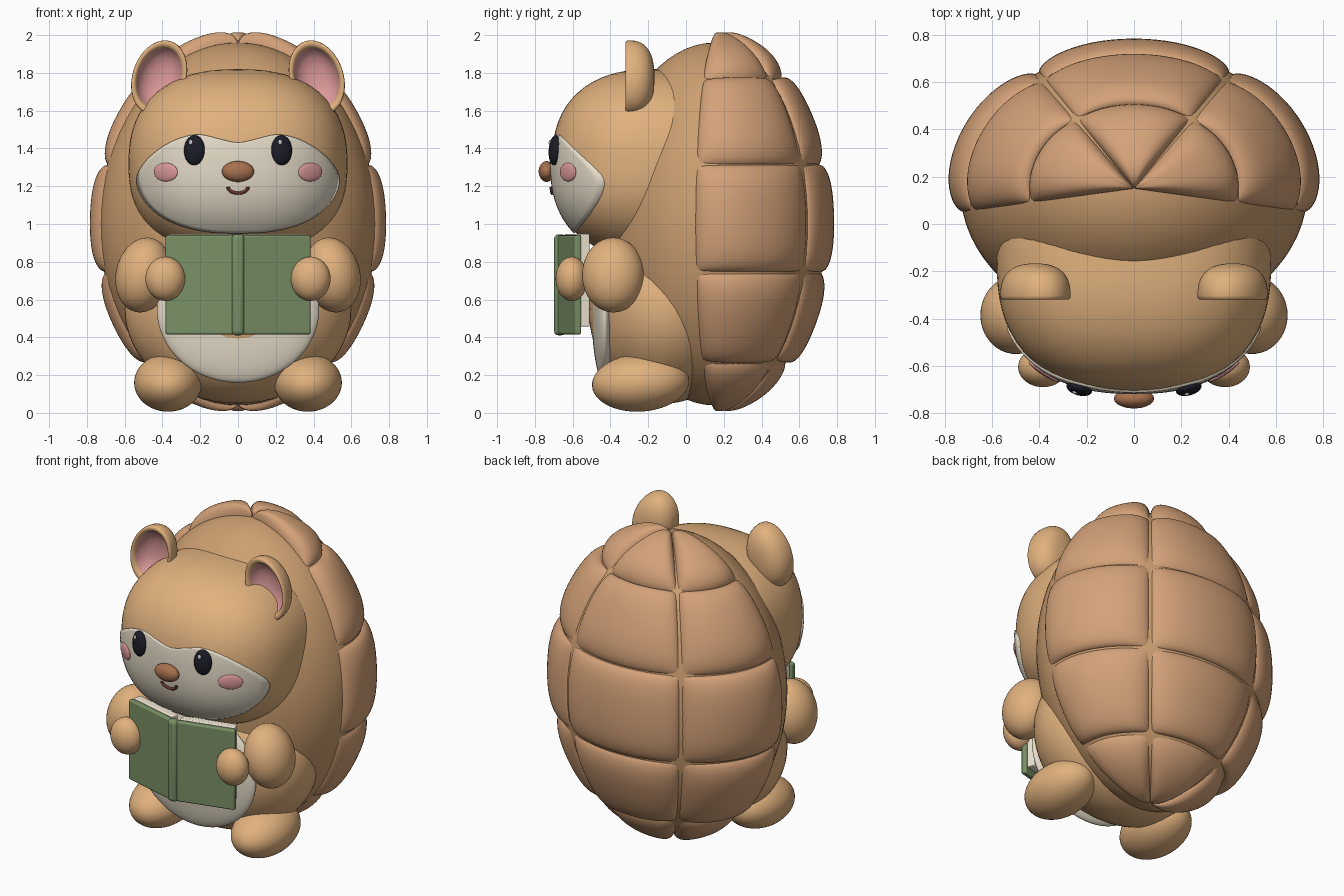
import bpy, bmesh
from math import sin, cos, pi, radians, asin
from mathutils import Vector, Matrix

if "Cube" in bpy.data.objects:
    bpy.data.objects.remove(bpy.data.objects["Cube"])


def mat(name, *srgb):
    m = bpy.data.materials.new(name)
    m.diffuse_color = [c ** 2.2 for c in srgb] + [1]
    m.use_nodes = True
    m.node_tree.nodes["Principled BSDF"].inputs["Base Color"].default_value = m.diffuse_color
    return m


TAN = mat("tan", .88, .69, .49)
BASE = mat("shell_tan", .80, .62, .44)
PLATE = mat("plate_tan", .83, .63, .47)
CREAM = mat("cream", .90, .86, .78)
PAPER = mat("paper", .95, .91, .83)
GREEN = mat("green", .47, .56, .40)
PINK = mat("pink", .87, .60, .60)
DARK = mat("dark", .13, .13, .17)
WHITE = mat("white", 1, 1, 1)
BROWN = mat("brown", .65, .44, .31)
MOUTH = mat("mouth_brown", .40, .22, .19)


def finish(bm, name, material, smooth=True):
    bmesh.ops.recalc_face_normals(bm, faces=bm.faces)
    me = bpy.data.meshes.new(name)
    bm.to_mesh(me)
    bm.free()
    for p in me.polygons:
        p.use_smooth = smooth
    me.materials.append(material)
    ob = bpy.data.objects.new(name, me)
    bpy.context.collection.objects.link(ob)
    return ob


def ball(name, material, loc, rad, rot=None, power=2.0, seg=48):
    bm = bmesh.new()
    bmesh.ops.create_uvsphere(bm, u_segments=seg, v_segments=seg // 2, radius=1)
    for v in bm.verts:
        v.co /= sum(abs(c) ** power for c in v.co) ** (1 / power)
    m = Matrix.Translation(loc) @ (rot or Matrix()) @ Matrix.Diagonal((*rad, 1))
    bm.transform(m)
    return finish(bm, name, material)


def grid(name, material, rows, closed=False):
    bm = bmesh.new()
    vs = [[bm.verts.new(p) for p in r] for r in rows]
    n = len(rows[0])
    for a, b in zip(vs, vs[1:]):
        for j in range(n if closed else n - 1):
            k = (j + 1) % n
            bm.faces.new((a[j], a[k], b[k], b[j]))
    bmesh.ops.remove_doubles(bm, verts=bm.verts, dist=1e-5)
    return finish(bm, name, material)


def box(name, material, loc, size, angle=0, bevel=.01):
    bm = bmesh.new()
    bmesh.ops.create_cube(bm, size=1)
    bm.transform(Matrix.Translation(loc) @ Matrix.Rotation(angle, 4, 'Z') @ Matrix.Diagonal((*size, 1)))
    ob = finish(bm, name, material, False)
    mod = ob.modifiers.new("round", 'BEVEL')
    mod.width, mod.segments = bevel, 3
    bpy.context.view_layer.objects.active = ob
    ob.select_set(True)
    bpy.ops.object.shade_smooth_by_angle(angle=radians(40))
    ob.select_set(False)


# Shell base
SC, SR = Vector((0, .15, 1.0)), Vector((.735, .59, .96))
ball("shell_base", BASE, SC, SR, seg=72)


# Raised shell plates: three columns, five rows
def plate(name, a0, a1, p0, p1, h):
    n, rows = 32, []
    for i in range(n + 1):
        v = -cos(pi * i / n)
        p = p0 + (p1 - p0) * (v + 1) / 2
        row = []
        for j in range(n + 1):
            u = -cos(pi * j / n)
            a = a0 + (a1 - a0) * (u + 1) / 2
            bump = max(0, (1 - abs(u) ** 4) * (1 - abs(v) ** 4)) ** .5
            k = 1 - .02 + (h + .02) * bump
            row.append((SC.x + SR.x * k * cos(p) * cos(a), SC.y + SR.y * k * cos(p) * sin(a),
                        SC.z + SR.z * k * sin(p)))
        rows.append(row)
    grid(name, PLATE, rows)


lat = lambda z: asin(max(-1, min(1, (z - SC.z) / SR.z)))
for z0, z1, h in ((1.765, 1.96, .072), (1.315, 1.77, .065), (.745, 1.315, .075),
                  (.27, .74, .065), (.04, .265, .045)):
    for a0, a1 in ((-10, 55.5), (56.5, 123.5), (124.5, 190)):
        plate("shell_plate", radians(a0), radians(a1), lat(z0), lat(z1), h)

# Body and belly
ball("body", TAN, (0, -.105, .55), (.6, .41, .5), seg=64)
ball("belly_patch", CREAM, (0, -.43, .55), (.43, .07, .39), seg=64)

# Head
HC, HR, HP = Vector((0, -.17, 1.32)), Vector((.58, .54, .5)), 2.4
ball("head", TAN, HC, HR, power=HP, seg=72)


def on_head(x, z, off=0):
    q = 1 - abs((x - HC.x) / HR.x) ** HP - abs((z - HC.z) / HR.z) ** HP
    p = Vector((x, HC.y - HR.y * max(q, 0) ** (1 / HP), z))
    d = p - HC
    n = Vector([(1 if d[i] > 0 else -1) * abs(d[i] / HR[i]) ** (HP - 1) / HR[i] for i in range(3)])
    n.normalize()
    return p + n * off, n.to_track_quat('-Y', 'Z').to_matrix().to_4x4()


# Face mask, wrapped on the head
half = [(0, 1.43), (.1, 1.45), (.2, 1.472), (.3, 1.455), (.4, 1.405), (.485, 1.33), (.53, 1.24),
        (.5, 1.14), (.42, 1.055), (.3, .995), (.15, .963), (0, .957)]
loop = [Vector(p) for p in half + [(-x, z) for x, z in half[-2:0:-1]]]
edge, L = [], len(loop)
for i in range(L):
    p0, p1, p2, p3 = (loop[(i + k) % L] for k in (-1, 0, 1, 2))
    for t in (0, .25, .5, .75):
        edge.append(.5 * (2 * p1 + (p2 - p0) * t + (2 * p0 - 5 * p1 + 4 * p2 - p3) * t * t
                          + (3 * p1 - p0 - 3 * p2 + p3) * t ** 3))
mid = Vector((0, 1.24))
rows = [[on_head(*(mid + (e - mid) * i / 20), .009)[0] for e in edge] for i in range(21)]
rows.append([on_head(*e, -.02)[0] for e in edge])
grid("face_mask", CREAM, rows, True)

# Nose and mouth
ball("nose", BROWN, (0, -.738, 1.278), (.085, .042, .055))
cu = bpy.data.curves.new("mouth", 'CURVE')
cu.dimensions, cu.bevel_depth, cu.bevel_resolution, cu.use_fill_caps = '3D', .009, 3, True
sp = cu.splines.new('POLY')
sp.points.add(16)
for i, pt in enumerate(sp.points):
    a = pi + pi * i / 16
    pt.co = (*on_head(.052 * cos(a), 1.198 + .032 * sin(a), .013)[0], 1)
cu.materials.append(MOUTH)
bpy.context.collection.objects.link(bpy.data.objects.new("mouth", cu))


# Ears: turned profile, radius and depth
def turned(name, material, profile, m):
    ring = [2 * pi * j / 48 for j in range(48)]
    grid(name, material, [[m @ Vector((r * cos(a), y, r * sin(a))) for a in ring] for r, y in profile], True)


shell = [(sin(t) ** .8, .135 * cos(t) ** .8 if i < 12 else 0) for i, t in
         ((i, pi / 2 * i / 12) for i in range(13))]
for s in (-1, 1):
    m = (Matrix.Translation((s * .417, -.302, 1.775)) @ Matrix.Rotation(radians(-18 * s), 4, 'Y')
         @ Matrix.Diagonal((.142, 1, .202, 1)))
    turned("ear", TAN, shell + [(.99, -.012), (.95, -.018), (.86, -.013), (.8, .0), (.78, .03)], m)
    turned("ear_inner", PINK, [(.81, .0), (.74, .03), (.55, .06), (.3, .075), (0, .08)], m)

    # Eyes and cheeks
    p, r = on_head(s * .228, 1.39, .012)
    ball("eye", DARK, p, (.056, .03, .08), r)
    ball("eye_glint", WHITE, p + r.to_3x3() @ Vector((-.014, -.025, .04)), (.011, .007, .014), r, seg=16)
    p, r = on_head(s * .378, 1.275, .008)
    ball("cheek", PINK, p, (.075, .014, .049), r)

    # Limbs
    ball("arm", TAN, (s * .5, -.385, .73), (.147, .165, .2), Matrix.Rotation(radians(-12 * s), 4, 'Y'))
    ball("hand", TAN, (s * .385, -.605, .71), (.105, .085, .117))
    ball("foot", TAN, (s * .37, -.24, .16), (.18, .258, .153), Matrix.Rotation(radians(4), 4, 'X'))

    # Book covers and pages
    box("book_cover", GREEN, (s * .2, -.617, .678), (.375, .036, .525), s * radians(14.5))
    box("book_pages", PAPER, (s * .192, -.577, .702), (.345, .05, .49), s * radians(14.5), .006)
box("book_spine", GREEN, (0, -.668, .678), (.066, .06, .535), 0, .022)
